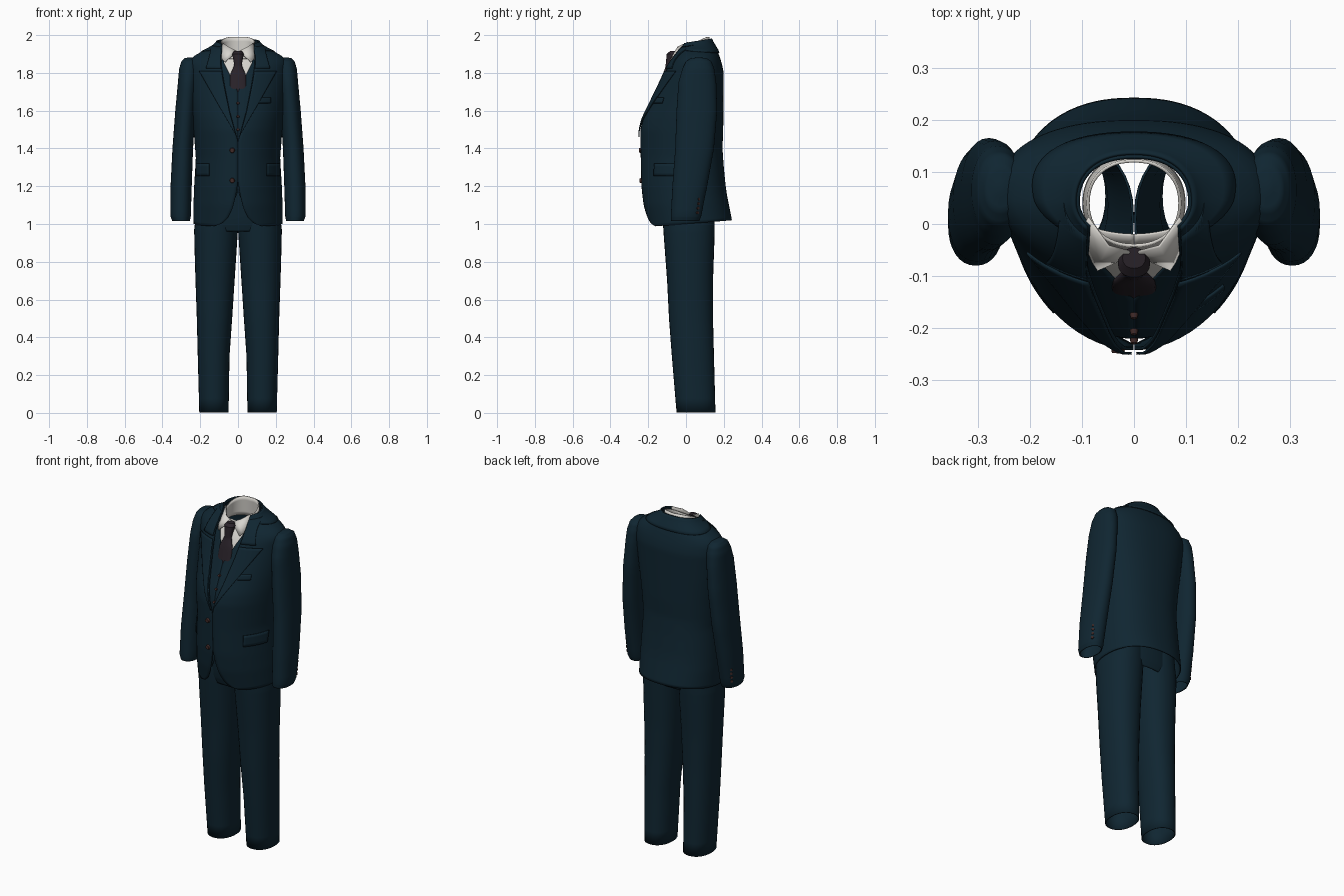
import bpy, bmesh, math
from mathutils import Vector, Matrix

if "Cube" in bpy.data.objects:
    bpy.data.objects.remove(bpy.data.objects["Cube"], do_unlink=True)


def material(name, r, g, b):
    m = bpy.data.materials.new(name)
    m.use_nodes = True
    m.diffuse_color = (r, g, b, 1)
    m.node_tree.nodes["Principled BSDF"].inputs["Base Color"].default_value = (r, g, b, 1)
    return m


NAVY = material("navy wool", 0.005, 0.019, 0.031)
WHITE = material("shirt cotton", 0.68, 0.66, 0.62)
TIE = material("dark plum silk", 0.022, 0.016, 0.022)
BROWN = material("brown button", 0.05, 0.022, 0.02)


def lerp_table(table, z):
    if z <= table[0][0]:
        return table[0][1]
    for (a, u), (b, v) in zip(table, table[1:]):
        if z <= b:
            return u + (v - u) * (z - a) / (b - a)
    return table[-1][1]


def sample(table, z, d=0.012):
    return (lerp_table(table, z - d) + 2 * lerp_table(table, z) + lerp_table(table, z + d)) / 4


def clamp(v):
    return max(0.0, min(1.0, v))


def oval(t, cx, rx, yc, yf, yb, nf=2.2, nb=2.2):
    # Point on a squared oval; t = 0 faces the front
    s, c = math.sin(t), math.cos(t)
    n = nf if c > 0 else nb
    x = cx + rx * math.copysign(abs(s) ** (2 / n), s)
    return x, yc + (yf - yc if c > 0 else yb - yc) * abs(c) ** (2 / n)


def finish(name, bm, mat, thick=0.0, mirror=False):
    bmesh.ops.recalc_face_normals(bm, faces=bm.faces)
    mesh = bpy.data.meshes.new(name)
    bm.to_mesh(mesh)
    bm.free()
    mesh.materials.append(mat)
    ob = bpy.data.objects.new(name, mesh)
    bpy.context.collection.objects.link(ob)
    if thick:
        ob.modifiers.new("Thickness", "SOLIDIFY").thickness = thick
    if mirror:
        ob.modifiers.new("Mirror", "MIRROR").use_mirror_merge = False
    bpy.ops.object.select_all(action="DESELECT")
    ob.select_set(True)
    bpy.context.view_layer.objects.active = ob
    bpy.ops.object.shade_smooth_by_angle(angle=math.radians(40))
    return ob


def sheet(name, rows, mat, closed=False, caps=(), **kw):
    # Skin a grid of points, optionally closed around and capped at chosen rows
    bm = bmesh.new()
    grid = [[bm.verts.new(p) for p in row] for row in rows]
    for a, b in zip(grid, grid[1:]):
        n = len(a)
        for i in range(n if closed else n - 1):
            j = (i + 1) % n
            bm.faces.new((a[i], a[j], b[j], b[i]))
    for k in caps:
        bm.faces.new(grid[k])
    return finish(name, bm, mat, **kw)


def tube(name, table, mat, sides=32, steps=4, **kw):
    # Table rows: z, inner x, outer x, front y, back y
    rows = []
    cols = [[(r[0], r[k]) for r in table] for k in range(1, 5)]
    levels = [a[0] + (b[0] - a[0]) * k / steps for a, b in zip(table, table[1:]) for k in range(steps)]
    for z in levels + [table[-1][0]]:
        x0, x1, yf, yb = (lerp_table(c, z) for c in cols)
        ring = [oval(2 * math.pi * i / sides, (x0 + x1) / 2, (x1 - x0) / 2, (yf + yb) / 2, yf, yb)
                for i in range(sides)]
        rows.append([(x, y, z) for x, y in ring])
    return sheet(name, rows, mat, closed=True, **kw)


# Jacket shape by height: half width, front, back, widest line, opening
HALF = [(.985, .235), (1.1, .236), (1.2, .232), (1.35, .223), (1.5, .235), (1.65, .25), (1.8, .262),
        (1.86, .262), (1.885, .235), (1.905, .19), (1.93, .13), (1.95, .104)]
FRONT = [(.985, -.2), (1.1, -.226), (1.2, -.236), (1.5, -.243), (1.56, -.23), (1.65, -.19),
         (1.75, -.145), (1.83, -.11), (1.9, -.06), (1.95, -.035)]
BACK = [(.985, .243), (1.1, .225), (1.2, .21), (1.3, .2), (1.4, .193), (1.5, .197), (1.8, .2),
        (1.85, .19), (1.9, .168), (1.95, .128)]
WIDEST = [(.985, .02), (1.5, .03), (1.8, .06), (1.95, .04)]
OPENING = [(.985, .13), (1.0, .085), (1.03, .055), (1.08, .03), (1.15, .012), (1.22, .001), (1.44, .001),
           (1.5, .018), (1.6, .045), (1.75, .075), (1.85, .09), (1.95, .085)]
NF, NB = 1.9, 2.3


def coat(t, z, off=0.0):
    x, y = oval(t, 0, sample(HALF, z), sample(WIDEST, z), sample(FRONT, z), sample(BACK, z), NF, NB)
    back = (1 - math.cos(t)) / 2
    lift = back * (.035 * clamp((1.15 - z) / .15) + .03 * clamp((z - 1.85) / .1))
    return x + off * math.sin(t), y - off * math.cos(t), z + lift


def angle_at(x, z):
    return math.asin(min(1, max(0, x) / sample(HALF, z)) ** (NF / 2))


def opening(z):
    return sample(OPENING, z, .006)


def wrap(name, low, high, steps, off):
    rows = []
    for k in range(steps + 1):
        row = []
        for i in range(73):
            z = low(i / 72) + (high - low(i / 72)) * k / steps
            t0 = angle_at(opening(z), z)
            row.append(coat(t0 + (2 * math.pi - 2 * t0) * i / 72, z, off))
        rows.append(row)
    return sheet(name, rows, NAVY, thick=.006)


def panel(name, inner, outer, z0, z1, off, mat, steps=16, mirror=True, thick=.005):
    # Cloth piece lying on the front of the coat shape
    rows = []
    for k in range(steps + 1):
        z = z0 + (z1 - z0) * k / steps
        a, b = angle_at(inner(z), z), angle_at(outer(z), z)
        rows.append([coat(a + (b - a) * i / 10, z, off) for i in range(11)])
    return sheet(name, rows, mat, thick=thick, mirror=mirror)


# Jacket body, back collar, lapels, front collar
wrap("jacket_body", lambda u: .985, 1.95, 60, 0)
wrap("jacket_collar", lambda u: 1.925 - .03 * math.sin(math.pi * u), 1.952, 5, .008)
panel("lapel", opening, lambda z: .005 + .195 * clamp((z - 1.46) / .35), 1.46, 1.81, .009, NAVY, 24)
panel("collar_front", opening, lambda z: .165 - .3 * (z - 1.825), 1.825, 1.935, .009, NAVY, 8)

# Pockets
panel("pocket_flap", lambda z: .15, lambda z: .219, 1.255, 1.32, .007, NAVY, 4)
panel("breast_pocket", lambda z: .1, lambda z: .17, 1.64, 1.67, .005, NAVY, 3, mirror=False)

# Waistcoat with a V neck and two hem points
def vest_inner(z):
    return max(.035 * clamp((1.17 - z) / .07), .085 * clamp((z - 1.7) / .16))


panel("waistcoat", vest_inner, lambda z: .035 + .115 * clamp((z - 1.1) / .07), 1.1, 1.87, -.022, NAVY, 44)

# Sleeves
tube("sleeve", [(1.015, .255, .348, -.078, .07), (1.04, .25, .357, -.08, .08), (1.2, .245, .357, -.072, .112),
                (1.4, .238, .347, -.057, .148), (1.6, .225, .332, -.05, .165), (1.75, .215, .318, -.04, .16),
                (1.82, .21, .312, -.02, .15), (1.86, .215, .3, 0, .135), (1.877, .225, .285, .025, .11),
                (1.882, .25, .262, .06, .075)], NAVY, caps=(-1,), thick=.005, mirror=True)

# Trousers
tube("trouser_leg", [(.003, .05, .205, -.05, .156), (.3, .045, .213, -.075, .148), (.5, .031, .218, -.09, .143),
                     (.7, .018, .225, -.1, .143), (.9, .005, .231, -.115, .15), (.97, 0, .232, -.12, .152),
                     (1.2, 0, .205, -.13, .15)], NAVY, thick=.005, mirror=True)
tube("trouser_seat", [(.96, -.2, .2, -.11, .14), (1.0, -.226, .226, -.122, .152), (1.2, -.21, .21, -.14, .155)],
     NAVY, sides=48, thick=.004)

# Shirt front and neck band
panel("shirt_front", lambda z: 0, lambda z: .12, 1.66, 1.91, -.032, WHITE, 12)
band = []
for k in range(6):
    f = k / 5
    row = []
    for i in range(48):
        t = 2 * math.pi * i / 48
        x, y = oval(t, 0, .099 - .008 * f, .04, -.052 + .008 * f, .132 - .008 * f)
        top = 1.95 - .04 * math.cos(t) + .01 * abs(math.sin(t))
        row.append((x, y, 1.875 + (top - 1.875) * f))
    band.append(row)
sheet("shirt_neck_band", band, WHITE, closed=True, thick=.006)

# Folded shirt collar points
sheet("shirt_collar_point", [[(.008, -.056, 1.917), (.05, -.045, 1.938), (.09, .01, 1.965)],
                             [(.035, -.075, 1.888), (.062, -.068, 1.9), (.1, -.01, 1.925)],
                             [(.07, -.09, 1.858), (.08, -.075, 1.868), (.102, -.025, 1.895)]],
      WHITE, thick=.006, mirror=True)

# Tie with knot and blade
tube("tie", [(1.69, -.044, .044, -.144, -.125), (1.79, -.041, .041, -.122, -.1), (1.835, -.022, .022, -.108, -.08),
             (1.85, -.021, .021, -.107, -.07), (1.9, -.031, .031, -.102, -.05), (1.915, -.022, .022, -.085, -.045)],
     TIE, sides=20, caps=(0, -1))


# Buttons
def button(name, place, facing, radius):
    bm = bmesh.new()
    turn = Vector(facing).to_track_quat("Z", "Y").to_matrix().to_4x4()
    bmesh.ops.create_cone(bm, cap_ends=True, segments=16, radius1=radius, radius2=radius * .8,
                          depth=.01, matrix=Matrix.Translation(place) @ turn)
    return finish(name, bm, BROWN)


for z in (1.39, 1.23):
    button("jacket_button", coat(-angle_at(.03, z), z, .006), (-.1, -1, 0), .014)
for z in (1.5, 1.57, 1.64):
    button("waistcoat_button", coat(0, z, -.018), (0, -1, .3), .008)
for side in (-1, 1):
    for k in range(4):
        z = 1.06 + .024 * k
        button("cuff_button", (side * .342, .06 + .1 * (z - 1.06), z), (side, 1, 0), .009)
